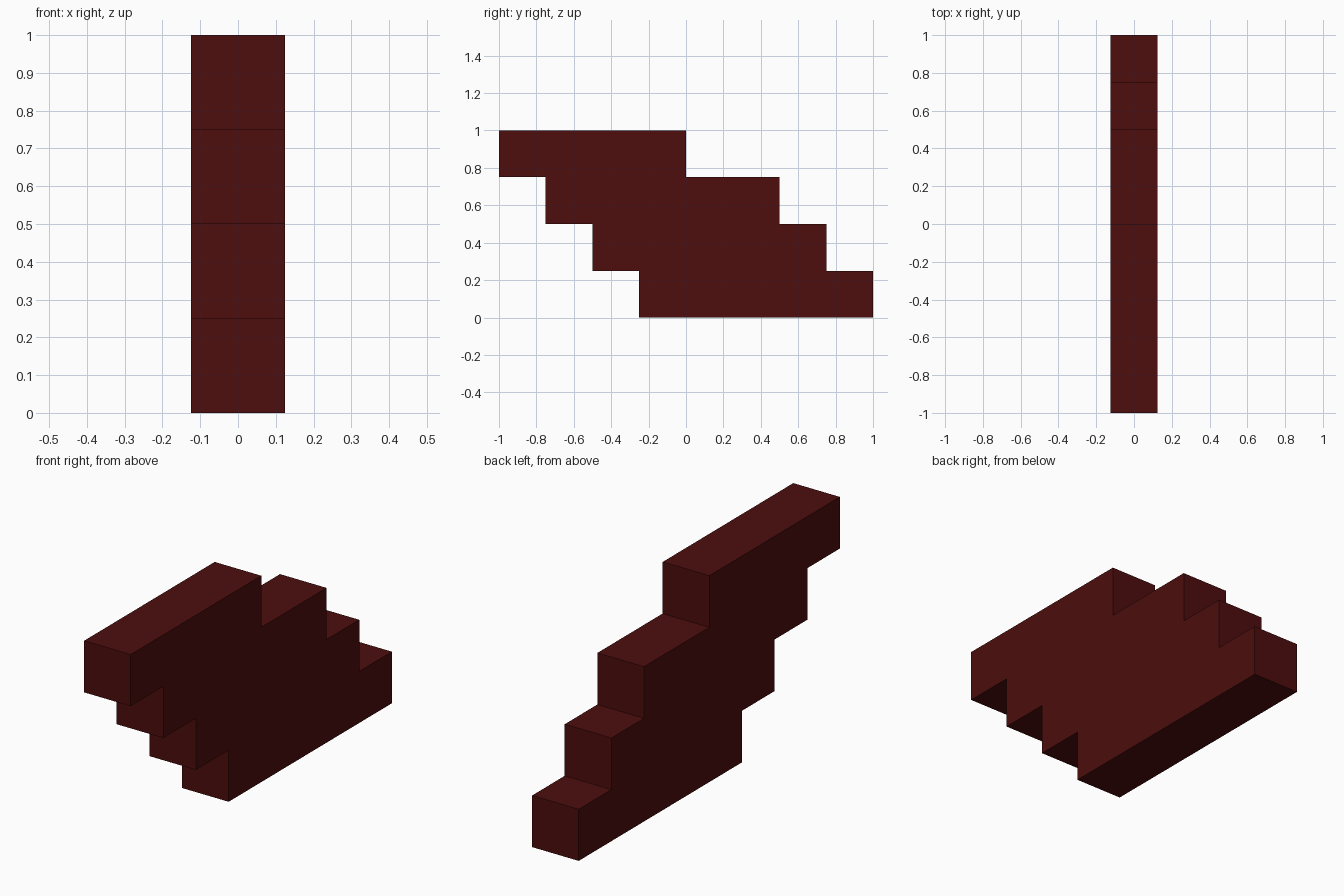
import bpy, bmesh

if "Cube" in bpy.data.objects:
    bpy.data.objects.remove(bpy.data.objects["Cube"])

HALF_WIDTH = 0.125
STEP = 0.25

# Each tier from the floor up: (front y, back y)
tiers = [(-0.25, 1.0), (-0.5, 0.75), (-0.75, 0.5), (-1.0, 0.0)]

# Stepped side outline: up the back edge, then down the front edge
back, front = [], []
for i, (y0, y1) in enumerate(tiers):
    back += [(y1, i * STEP), (y1, (i + 1) * STEP)]
    front += [(y0, i * STEP), (y0, (i + 1) * STEP)]
outline = back + front[::-1]

# Extrude the outline across the width
bm = bmesh.new()
side = bm.faces.new([bm.verts.new((-HALF_WIDTH, y, z)) for y, z in outline])
ext = bmesh.ops.extrude_face_region(bm, geom=[side], use_keep_orig=True)
moved = [g for g in ext["geom"] if isinstance(g, bmesh.types.BMVert)]
bmesh.ops.translate(bm, verts=moved, vec=(2 * HALF_WIDTH, 0, 0))
bmesh.ops.recalc_face_normals(bm, faces=bm.faces[:])

mesh = bpy.data.meshes.new("stepped_block")
bm.to_mesh(mesh)
bm.free()
block = bpy.data.objects.new("stepped_block", mesh)
bpy.context.collection.objects.link(block)

# Dark red
dark_red = bpy.data.materials.new("dark red")
dark_red.diffuse_color = (0.075, 0.004, 0.004, 1)
dark_red.use_nodes = True
dark_red.node_tree.nodes["Principled BSDF"].inputs["Base Color"].default_value = dark_red.diffuse_color
mesh.materials.append(dark_red)
